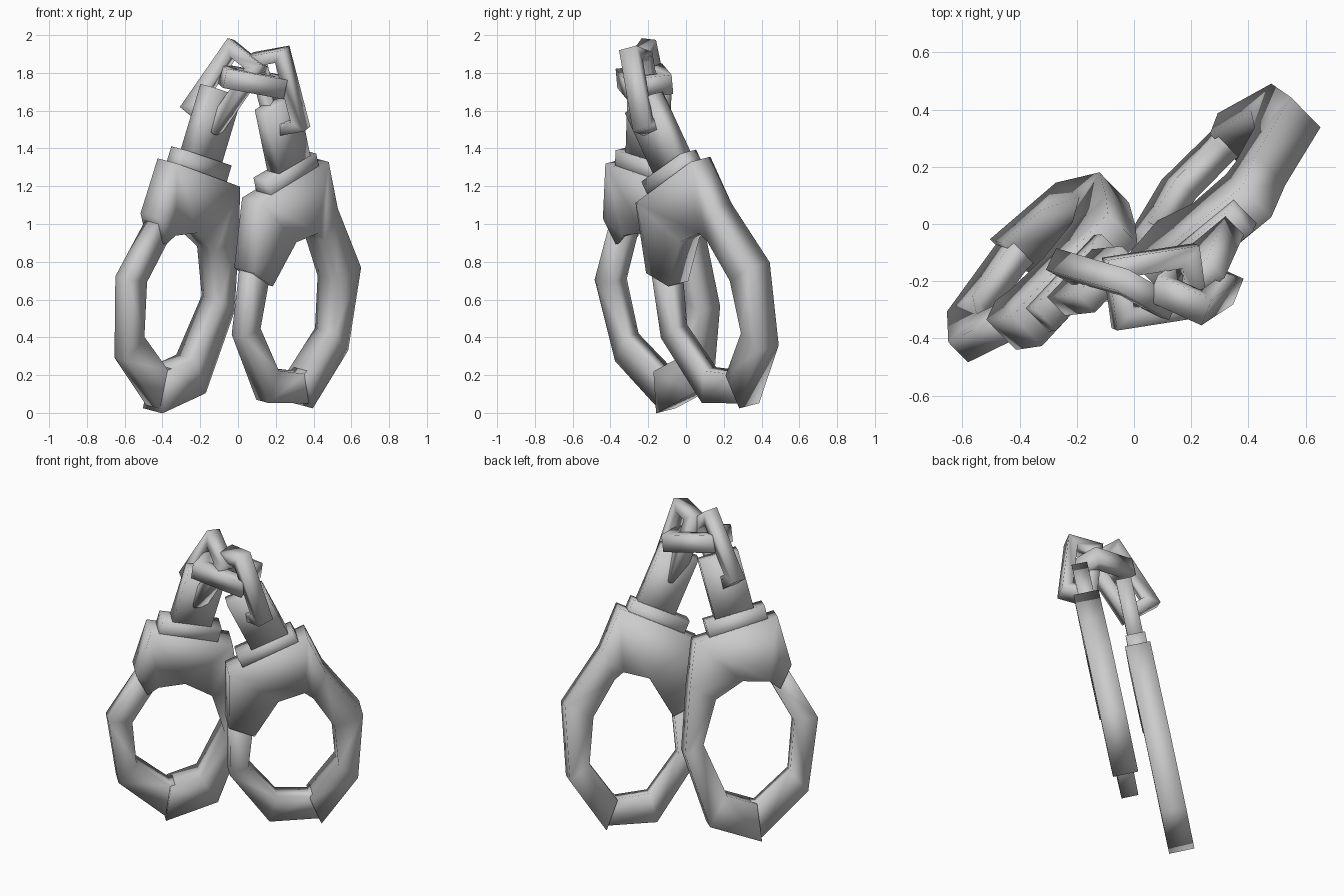
import bpy, bmesh, math
from mathutils import Vector, Matrix

if "Cube" in bpy.data.objects:
    bpy.data.objects.remove(bpy.data.objects["Cube"])

steel = bpy.data.materials.new("steel_grey")
steel.use_nodes = True
GREY = (0.6, 0.6, 0.6, 1)
steel.diffuse_color = GREY
steel.node_tree.nodes["Principled BSDF"].inputs["Base Color"].default_value = GREY


def frame(across, up, origin):
    """Matrix with local x along across, y close to up, z out of the plane."""
    x = Vector(across).normalized()
    z = x.cross(Vector(up)).normalized()
    y = z.cross(x)
    m = Matrix((x, y, z)).transposed().to_4x4()
    m.translation = Vector(origin)
    return m


def strand(name, pairs, half, matrix, closed=False):
    """Smooth-shaded bar swept through pairs of outer and inner points."""
    bm = bmesh.new()
    rings = []
    for (ox, oy), (ix, iy) in pairs:
        section = ((ox, oy, -half), (ox, oy, half), (ix, iy, half), (ix, iy, -half))
        rings.append([bm.verts.new(p) for p in section])
    count = len(rings)
    for i in range(count if closed else count - 1):
        a, b = rings[i], rings[(i + 1) % count]
        for k in range(4):
            n = (k + 1) % 4
            bm.faces.new((a[k], a[n], b[n], b[k]))
    if not closed:
        bm.faces.new(rings[0])
        bm.faces.new(rings[-1])
    bmesh.ops.recalc_face_normals(bm, faces=bm.faces)
    for face in bm.faces:
        face.smooth = True
    mesh = bpy.data.meshes.new(name)
    bm.to_mesh(mesh)
    bm.free()
    mesh.materials.append(steel)
    ob = bpy.data.objects.new(name, mesh)
    ob.matrix_world = matrix
    bpy.context.collection.objects.link(ob)


def block(name, cx, width, low, high, half, matrix):
    l, r = cx - width / 2, cx + width / 2
    strand(name, [((l, high), (l, low)), ((r, high), (r, low))], half, matrix)


def link(name, across, up, origin, width, length, bar, half):
    """Rectangular chain link with an open middle."""
    corners = ((-1, -1), (1, -1), (1, 1), (-1, 1))
    w, l = width / 2, length / 2
    pairs = [((sx * w, sy * l), (sx * (w - bar), sy * (l - bar))) for sx, sy in corners]
    strand(name, pairs, half, frame(across, up, origin), closed=True)


# Both cuffs lie in parallel planes, turned by different angles
ACROSS, UP = (0.71, 0.60, 0.365), (-0.146, -0.381, 0.912)


def cuff(side, origin, angle, collar_x, stem_x, body, jaw):
    m = frame(ACROSS, UP, origin) @ Matrix.Rotation(math.radians(angle), 4, 'Z')
    strand(side + "_cuff_body", body, 0.075, m)
    strand(side + "_cuff_jaw", jaw, 0.05, m)
    block(side + "_collar", collar_x, 0.36, 0.62, 0.748, 0.058, m)
    block(side + "_stem", stem_x, 0.235, 0.70, 1.11, 0.046, m)


cuff("left", (0.28, 0.13, 0.58), 3, 0.15, 0.18,
     [((-.27, .32), (-.16, .19)), ((-.12, .667), (.06, .35)), ((.388, .675), (.22, .33)),
      ((.385, .40), (.25, .27)), ((.46, .015), (.28, .02)), ((.258, -.384), (.19, -.25)),
      ((-.06, -.58), (-.05, -.39))],
     [((-.22, .40), (-.10, .32)), ((-.40, -.01), (-.28, -.01)),
      ((-.325, -.432), (-.215, -.29)), ((-.06, -.555), (-.05, -.385)),
      ((.06, -.49), (.06, -.345))])

cuff("right", (-0.335, -0.15, 0.62), -35, -0.11, -0.11,
     [((-.35, .36), (-.25, .24)), ((-.345, .665), (-.20, .30)), ((.16, .655), (-.05, .35)),
      ((.26, .40), (.13, .29)), ((.39, .02), (.27, .05)), ((.36, -.44), (.215, -.29)),
      ((.09, -.615), (.06, -.39))],
     [((-.30, .42), (-.20, .32)), ((-.42, 0), (-.28, .02)),
      ((-.25, -.41), (-.18, -.26)), ((.08, -.595), (.06, -.385)),
      ((.18, -.52), (.15, -.345))])

# Chain links: one around each stem and one joining them
link("right_chain_link", (.21, -.12, -.17), (.25, 0, .96), (-.075, -.21, 1.725), .25, .45, .07, .042)
link("left_chain_link", (.22, -.10, .04), (-.11, -.22, .96), (.215, -.23, 1.70), .21, .45, .06, .05)
link("middle_chain_link", (.32, .05, -.06), (.04, -.25, -.03), (.075, -.22, 1.755), .33, .25, .07, .052)
